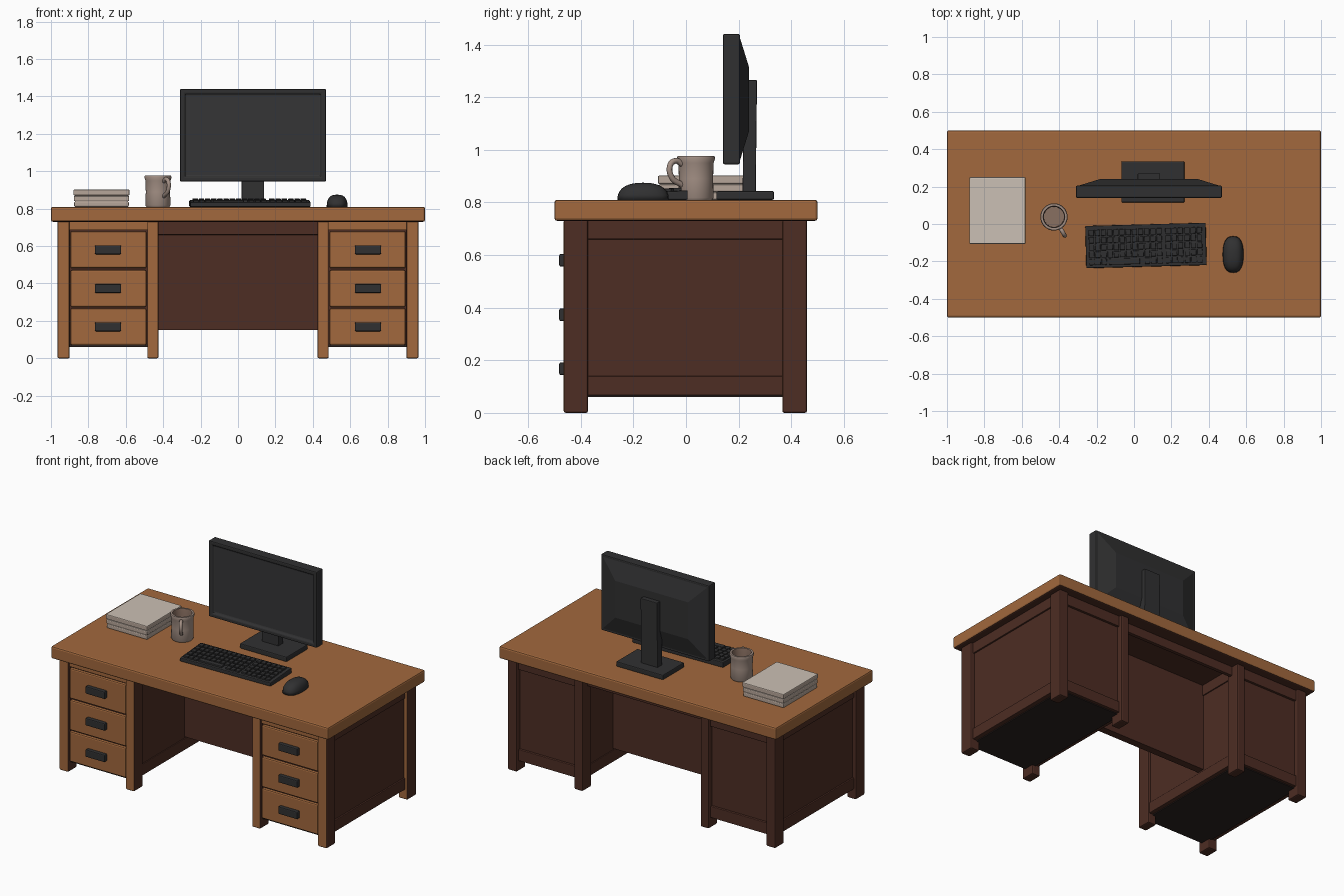
import bpy, bmesh, math
from mathutils import Vector, Matrix

old = bpy.data.objects.get("Cube")
if old:
    bpy.data.objects.remove(old, do_unlink=True)


def material(name, r, g, b):
    m = bpy.data.materials.new(name)
    m.use_nodes = True
    m.diffuse_color = (r, g, b, 1)
    m.node_tree.nodes["Principled BSDF"].inputs["Base Color"].default_value = (r, g, b, 1)
    return m


oak = material("warm wood", .36, .14, .047)
walnut = material("dark wood", .075, .026, .017)
shadow_wood = material("underside wood", .025, .017, .015)
plastic = material("black plastic", .03, .03, .031)
glass = material("screen grey", .036, .036, .037)
paper = material("paper", .6, .53, .46)
cover = material("book cover", .47, .38, .32)
ceramic = material("beige ceramic", .37, .28, .235)
coffee = material("mug inside", .25, .16, .12)


def finish(bm, name, mats, bevel=0, loc=(0, 0, 0), turn=0, smooth=False):
    """Turn a bmesh into an object with materials and an optional bevel."""
    bmesh.ops.recalc_face_normals(bm, faces=bm.faces)
    me = bpy.data.meshes.new(name)
    bm.to_mesh(me)
    bm.free()
    ob = bpy.data.objects.new(name, me)
    bpy.context.collection.objects.link(ob)
    ob.location = loc
    ob.rotation_euler.z = turn
    for m in mats:
        me.materials.append(m)
    if bevel:
        mod = ob.modifiers.new("soft edges", 'BEVEL')
        mod.width = bevel
        mod.segments = 2
        mod.limit_method = 'ANGLE'
    if smooth:
        for p in me.polygons:
            p.use_smooth = True
    return ob


def add_box(bm, x, y, z):
    lo, hi = Vector((min(x), y[0], z[0])), Vector((max(x), y[1], z[1]))
    mat = Matrix.Translation((lo + hi) / 2) @ Matrix.Diagonal((*(hi - lo), 1))
    return bmesh.ops.create_cube(bm, size=1, matrix=mat)["verts"]


def boxes(name, parts, mats, bevel=0, rule=None, **kw):
    """One object of several boxes; rule(normal) picks second material."""
    bm = bmesh.new()
    for part in parts:
        add_box(bm, *part)
    bm.normal_update()
    if rule:
        for f in bm.faces:
            f.material_index = int(rule(f.normal))
    return finish(bm, name, mats, bevel, **kw)


def faces_front(n):
    return n.y < -.5


# Desk top with a dark underside
boxes("desk_top", [((-1, 1), (-.5, .5), (.73, .81))], [oak, walnut], .01,
      rule=lambda n: n.z < -.5)

# Two mirrored drawer pedestals
for s, side in ((1, "left"), (-1, "right")):
    outer, inner = (s * .9, s * .965), (s * .425, s * .485)
    front, back = (-.465, -.372), (.366, .46)
    for x, a in ((outer, "outer"), (inner, "inner")):
        for y, b in ((front, "front"), (back, "back")):
            boxes(f"{side}_{a}_{b}_leg", [(x, y, (0, .735))], [walnut, oak], .008,
                  rule=faces_front)
    span = (-.4, .4)
    boxes(f"{side}_side_panels", [((s * .91, s * .94), span, (.066, .735)),
                                  ((s * .44, s * .47), span, (.066, .735))], [walnut])
    boxes(f"{side}_side_rails",
          [(x, span, z) for x in ((s * .905, s * .95), (s * .433, s * .475))
           for z in ((.066, .14), (.66, .735))], [walnut], .004)
    across = (s * .46, s * .92)
    boxes(f"{side}_back_panel", [(across, (.405, .425), (.066, .735))], [walnut])
    boxes(f"{side}_back_rails", [(across, (.41, .44), z)
                                 for z in ((.066, .14), (.66, .735))], [walnut], .004)
    boxes(f"{side}_bottom", [(across, (-.44, .42), (.06, .075))], [shadow_wood])
    boxes(f"{side}_carcass_front", [(across, (-.44, -.42), (.07, .735))], [walnut])
    boxes(f"{side}_front_rail", [(across, (-.45, -.425), (.685, .735))], [oak])

    # Drawers and their pulls
    for i, z in enumerate((.168, .373, .58)):
        boxes(f"{side}_drawer_{i + 1}",
              [((s * .49, s * .896), (-.458, -.42), (z - .098, z + .098))], [oak], .008)
        boxes(f"{side}_handle_{i + 1}",
              [((s * .625, s * .765), (-.482, -.45), (z - .024, z + .024))],
              [plastic], .006)

# Knee space panel and rails
knee = (-.44, .44)
boxes("knee_panel", [(knee, (.075, .125), (.15, .735))], [walnut])
boxes("knee_rails", [(knee, (.055, .08), (.66, .735)),
                     (knee, (.385, .41), (.67, .735))], [walnut], .004)

# Monitor: recessed screen in front, tapered shell behind
bm = bmesh.new()
add_box(bm, (-.31, .47), (.14, .205), (.945, 1.44))
bm.normal_update()
screen = next(f for f in bm.faces if f.normal.y < -.5)
shell = next(f for f in bm.faces if f.normal.y > .5)
bmesh.ops.inset_individual(bm, faces=[screen], thickness=.034)
bmesh.ops.inset_individual(bm, faces=[screen], thickness=.008, depth=-.012)
screen.material_index = 1
bmesh.ops.inset_individual(bm, faces=[shell], thickness=.02)
bmesh.ops.inset_individual(bm, faces=[shell], thickness=.16, depth=.035)
finish(bm, "monitor", [plastic, glass], .006)

# Monitor stand: leaning neck and base plate
bm = bmesh.new()
for v in add_box(bm, (.02, .14), (.22, .27), (.83, 1.265)):
    if v.co.z < 1:
        v.co.y -= .005
finish(bm, "monitor_neck", [plastic], .004)
boxes("monitor_base", [((-.068, .27), (.115, .335), (.81, .843))], [plastic], .006)

# Keyboard: wedge body with blocks of keys
turn = math.radians(1.5)
place = (.064, -.115, .81)
bm = bmesh.new()
for v in add_box(bm, (-.322, .322), (-.113, .113), (0, .024)):
    if v.co.z > .01 and v.co.y > 0:
        v.co.z += .012
finish(bm, "keyboard", [plastic], .005, loc=place, turn=turn)
keys = []
for row in range(5):
    y = -.098 + row * .039
    top = .035 + row * .0025
    for start, count in ((-.305, 12), (.105, 3), (.207, 3)):
        if row == 0 and count == 12:
            keys.append(((-.2, -.035), (y, y + .033), (.01, top)))
        for c in range(count):
            if row == 0 and count == 12 and 2 < c < 9:
                continue
            x = start + c * .033
            keys.append(((x, x + .028), (y, y + .033), (.01, top)))
boxes("keyboard_keys", keys, [plastic], .003, loc=place, turn=turn)

# Mouse: rounded low dome
bm = bmesh.new()
bmesh.ops.create_uvsphere(bm, u_segments=24, v_segments=14, radius=1)
for v in bm.verts:
    x, y, z = v.co
    sx, sy = math.copysign(abs(x) ** .75, x), math.copysign(abs(y) ** .85, y)
    v.co = (sx * .056, sy * .098, max(z, 0) ** .8 * .066)
bmesh.ops.remove_doubles(bm, verts=bm.verts, dist=.0002)
finish(bm, "mouse", [plastic], loc=(.53, -.163, .809), smooth=True)

# Mug: lathed wall, inner faces in a second colour
profile = [(0, 0), (.062, 0), (.067, .008), (.065, .08), (.067, .14), (.073, .158),
           (.07, .166), (.058, .166), (.055, .14), (.054, .07), (0, .07)]
bm = bmesh.new()
verts = [bm.verts.new((r, 0, z)) for r, z in profile]
edges = [bm.edges.new(pair) for pair in zip(verts, verts[1:])]
bmesh.ops.spin(bm, geom=verts + edges, cent=(0, 0, 0), axis=(0, 0, 1),
               angle=math.tau, steps=32, use_merge=True)
bmesh.ops.remove_doubles(bm, verts=bm.verts, dist=.0002)
for f in bm.faces:
    c = f.calc_center_median()
    f.material_index = int(c.xy.length < .057 and c.z > .05)
mug = finish(bm, "mug", [ceramic, coffee], loc=(-.428, .038, .81), smooth=True)

# Mug handle: swept tube
curve = bpy.data.curves.new("mug_handle", 'CURVE')
curve.dimensions = '3D'
curve.bevel_depth = .011
curve.bevel_resolution = 3
path = [(.06, .135), (.09, .148), (.113, .132), (.106, .085), (.06, .055)]
spline = curve.splines.new('BEZIER')
spline.bezier_points.add(len(path) - 1)
for p, (r, z) in zip(spline.bezier_points, path):
    p.co = (r, 0, z)
    p.handle_left_type = p.handle_right_type = 'AUTO'
curve.materials.append(ceramic)
handle = bpy.data.objects.new("mug_handle", curve)
handle.location = mug.location
handle.rotation_euler.z = math.radians(-60)
bpy.context.collection.objects.link(handle)

# Stack of books
for i, (inset, z0, z1) in enumerate(((.004, .81, .838), (.002, .84, .868), (0, .87, .902))):
    boxes(f"book_{i + 1}", [((-.88 + inset, -.58 - inset), (-.107 + inset, .25 - inset),
                             (z0, z1))], [cover, paper], .006, rule=lambda n: n.z > .5)
boxes("book_pages", [((-.872, -.588), (-.1, .243), (.812, .89))], [cover])

# Smooth the curved parts while keeping rims crisp
for ob in bpy.context.selected_objects:
    ob.select_set(False)
mug.select_set(True)
bpy.context.view_layer.objects.active = mug
bpy.ops.object.shade_smooth_by_angle(angle=math.radians(40))
